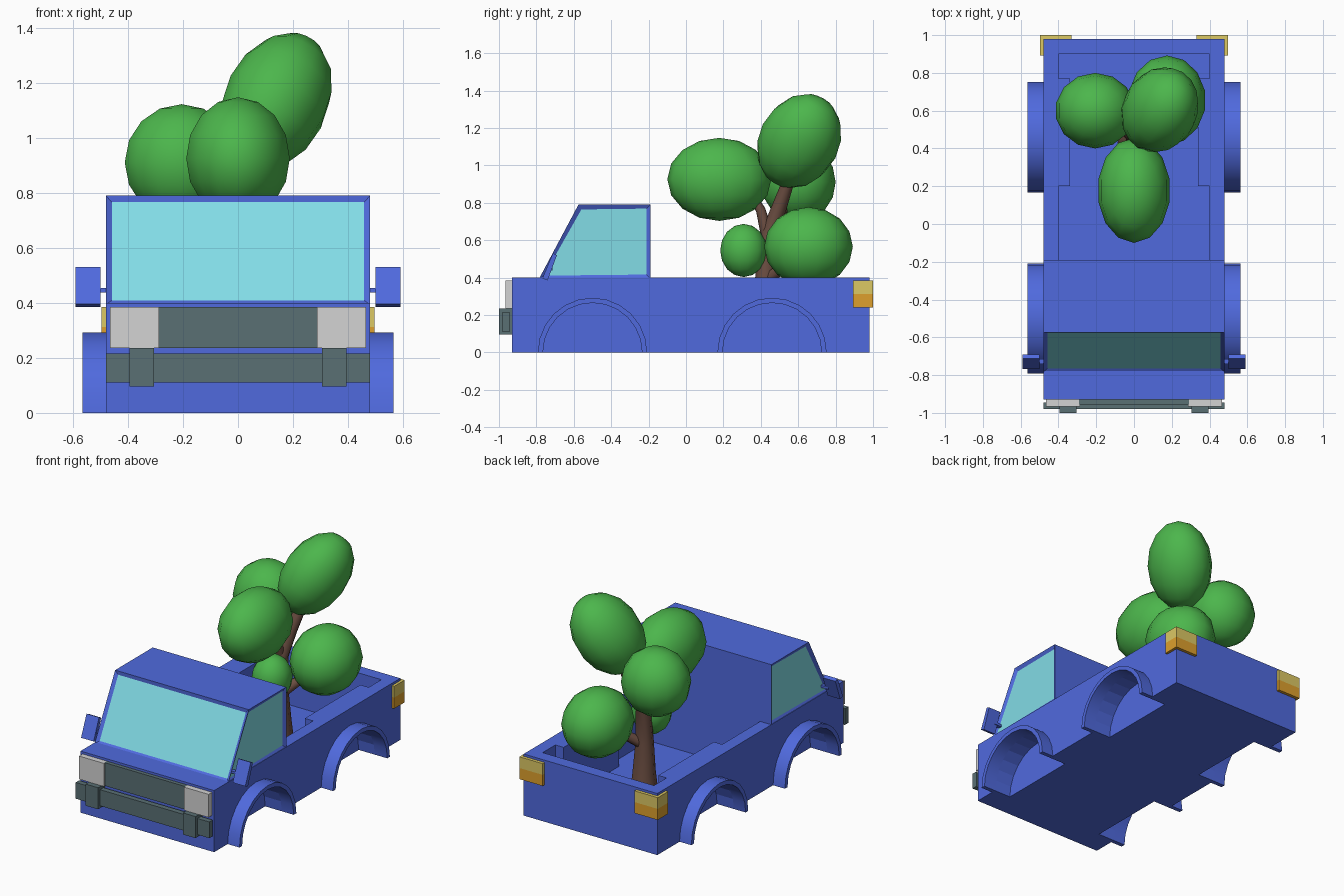
import bpy, bmesh, math
from mathutils import Vector, Matrix

if "Cube" in bpy.data.objects:
    bpy.data.objects.remove(bpy.data.objects["Cube"])


def material(name, r, g, b):
    lin = [(c / 255 / 12.92) if c < 11 else ((c / 255 + 0.055) / 1.055) ** 2.4 for c in (r, g, b)]
    m = bpy.data.materials.new(name)
    m.diffuse_color = (*lin, 1)
    m.use_nodes = True
    m.node_tree.nodes["Principled BSDF"].inputs["Base Color"].default_value = m.diffuse_color
    return m


BLUE = material("blue_paint", 80, 106, 222)
GLASS = material("pale_glass", 130, 220, 230)
DARK = material("dark_trim", 90, 112, 116)
LAMP = material("lamp_grey", 212, 212, 212)
YELLOW = material("lamp_yellow", 220, 200, 100)
ORANGE = material("lamp_orange", 222, 160, 45)
LEAF = material("leaf_green", 76, 182, 76)
BARK = material("bark_brown", 108, 78, 66)


def finish(bm, name, mats, smooth=None):
    bmesh.ops.recalc_face_normals(bm, faces=bm.faces)
    me = bpy.data.meshes.new(name)
    bm.to_mesh(me)
    bm.free()
    for m in mats:
        me.materials.append(m)
    ob = bpy.data.objects.new(name, me)
    bpy.context.collection.objects.link(ob)
    if smooth:
        select(ob)
        bpy.ops.object.shade_smooth_by_angle(angle=math.radians(smooth))
    return ob


def select(ob):
    bpy.ops.object.select_all(action='DESELECT')
    ob.select_set(True)
    bpy.context.view_layer.objects.active = ob


def box(name, x0, x1, y0, y1, z0, z1, mat):
    bm = bmesh.new()
    size = Matrix.Diagonal((x1 - x0, y1 - y0, z1 - z0, 1))
    mid = Matrix.Translation(((x0 + x1) / 2, (y0 + y1) / 2, (z0 + z1) / 2))
    bmesh.ops.create_cube(bm, size=1, matrix=mid @ size)
    return finish(bm, name, [mat])


def prism(pts, offset):
    """Polygon of 3D points pushed along an offset."""
    bm = bmesh.new()
    f = bm.faces.new([bm.verts.new(p) for p in pts])
    ext = bmesh.ops.extrude_face_region(bm, geom=[f], use_keep_orig=True)
    bmesh.ops.translate(bm, vec=offset, verts=[v for v in ext["geom"] if isinstance(v, bmesh.types.BMVert)])
    return bm


def cut(target, cutter):
    mod = target.modifiers.new("cut", 'BOOLEAN')
    mod.operation = 'DIFFERENCE'
    mod.solver = 'EXACT'
    mod.object = cutter
    select(target)
    bpy.ops.object.modifier_apply(modifier=mod.name)
    bpy.data.objects.remove(cutter)


def arc(yc, r, n=12):
    return [(yc - r * math.cos(math.pi * i / n), r * math.sin(math.pi * i / n)) for i in range(n + 1)]


# Body block with the load bed and wheel wells cut out
body = box("body", -0.48, 0.48, -0.93, 0.98, 0, 0.40, BLUE)
half = [(0.40, -0.19), (0.40, 0.20), (0.34, 0.20), (0.34, 0.77), (0.40, 0.77), (0.40, 0.90)]
outline = half + [(-x, y) for x, y in reversed(half)]
cut(body, finish(prism([(x, y, 0.06) for x, y in outline], (0, 0, 0.5)), "bed_cutter", [BLUE]))
for yc in (-0.50, 0.46):
    for s in (-1, 1):
        pts = [(s * 0.36, yc - 0.265, -0.1)] + [(s * 0.36, y, z) for y, z in arc(yc, 0.265)]
        pts.append((s * 0.36, yc + 0.265, -0.1))
        cut(body, finish(prism(pts, (s * 0.3, 0, 0)), "well_cutter", [BLUE]))

# Flared wheel arches
for yc, end in ((-0.50, "front"), (0.46, "rear")):
    for s, side in ((-1, "left"), (1, "right")):
        ring = arc(yc, 0.292) + arc(yc, 0.265)[::-1]
        finish(prism([(s * 0.475, y, z) for y, z in ring], (s * 0.09, 0, 0)),
               f"{end}_{side}_wheel_arch", [BLUE], 40)

# Cab with recessed windscreen and side windows
profile = [(-0.785, 0.395), (-0.575, 0.79), (-0.19, 0.79), (-0.19, 0.395)]
bm = prism([(-0.48, y, z) for y, z in profile], (0.96, 0, 0))
bmesh.ops.recalc_face_normals(bm, faces=bm.faces)
panes = [f for f in bm.faces if abs(f.normal.x) > 0.9 or f.normal.y < -0.5]
bmesh.ops.inset_individual(bm, faces=panes, thickness=0.03, depth=-0.012)
for f in panes:
    f.material_index = 1
finish(bm, "cab", [BLUE, GLASS])

# Grille and bumper
box("grille", -0.29, 0.29, -0.955, -0.925, 0.235, 0.385, DARK)
box("front_bumper", -0.48, 0.48, -0.98, -0.945, 0.11, 0.215, DARK)

for s, side in ((-1, "left"), (1, "right")):
    def sided(name, x0, x1, *rest):
        box(f"{side}_{name}", min(s * x0, s * x1), max(s * x0, s * x1), *rest)

    # Headlights and bumper guards
    sided("headlight", 0.287, 0.465, -0.966, -0.925, 0.235, 0.385, LAMP)
    sided("bumper_guard", 0.305, 0.395, -1.0, -0.925, 0.095, 0.235, DARK)

    # Two-tone tail lights wrapping the rear corners
    for tone, z0, z1, mat in (("upper", 0.312, 0.385, YELLOW), ("lower", 0.24, 0.312, ORANGE)):
        sided(f"{tone}_tail_light_back", 0.33, 0.497, 0.965, 1.0, z0, z1, mat)
        sided(f"{tone}_tail_light_side", 0.46, 0.497, 0.893, 0.97, z0, z1, mat)

    # Door mirrors leaning with the windscreen
    sided("mirror_stem", 0.46, 0.52, -0.74, -0.715, 0.438, 0.453, BLUE)
    lean = [(-0.768, 0.395), (-0.74, 0.385), (-0.69, 0.52), (-0.712, 0.53)]
    finish(prism([(s * 0.50, y, z) for y, z in lean], (s * 0.09, 0, 0)), f"{side}_mirror", [BLUE])


def tube(name, pts):
    """Tapered limb through (x, y, z, radius) points."""
    cu = bpy.data.curves.new(name, 'CURVE')
    cu.dimensions = '3D'
    cu.bevel_depth = 1
    cu.bevel_resolution = 2
    cu.use_fill_caps = True
    sp = cu.splines.new('POLY')
    sp.points.add(len(pts) - 1)
    for p, (x, y, z, r) in zip(sp.points, pts):
        p.co = (x, y, z, 1)
        p.radius = r
    cu.materials.append(BARK)
    ob = bpy.data.objects.new(name, cu)
    bpy.context.collection.objects.link(ob)
    select(ob)
    bpy.ops.object.convert(target='MESH')
    bpy.ops.object.shade_smooth_by_angle(angle=math.radians(50))


# Tree trunk and branches
tube("trunk", [(0, 0.43, 0.05, 0.088), (0, 0.43, 0.2, 0.07), (0, 0.425, 0.4, 0.055), (0, 0.44, 0.62, 0.045),
               (0.03, 0.50, 0.78, 0.04), (0.08, 0.56, 0.95, 0.03)])
tube("front_branch", [(0, 0.44, 0.6, 0.035), (0, 0.40, 0.76, 0.026), (0, 0.33, 0.88, 0.02)])
tube("left_branch", [(0, 0.46, 0.65, 0.035), (-0.08, 0.52, 0.77, 0.026), (-0.15, 0.57, 0.86, 0.02)])
tube("right_branch", [(0, 0.43, 0.38, 0.035), (0.08, 0.52, 0.46, 0.03), (0.14, 0.6, 0.52, 0.02)])
tube("small_branch", [(0, 0.43, 0.42, 0.03), (0.02, 0.33, 0.52, 0.02)])

# Leaf clumps: name, centre, radii, long axis
clumps = [("top", (0.137, 0.605, 1.13), (0.19, 0.215, 0.275), (0.4, 0.42, 0.8)),
          ("front", (0, 0.178, 0.925), (0.193, 0.278, 0.222), (0, 0, 1)),
          ("left", (-0.205, 0.60, 0.91), (0.212, 0.20, 0.212), (0, 0, 1)),
          ("right", (0.175, 0.655, 0.565), (0.205, 0.237, 0.212), (0, 0, 1)),
          ("small", (0.03, 0.308, 0.545), (0.12, 0.125, 0.142), (0, 0, 1))]
for name, c, r, axis in clumps:
    rot = Vector((0, 0, 1)).rotation_difference(Vector(axis)).to_matrix().to_4x4()
    bm = bmesh.new()
    bmesh.ops.create_uvsphere(bm, u_segments=14, v_segments=8, radius=1,
                              matrix=Matrix.Translation(c) @ rot @ Matrix.Diagonal((*r, 1)))
    finish(bm, f"{name}_leaves", [LEAF], 80)
